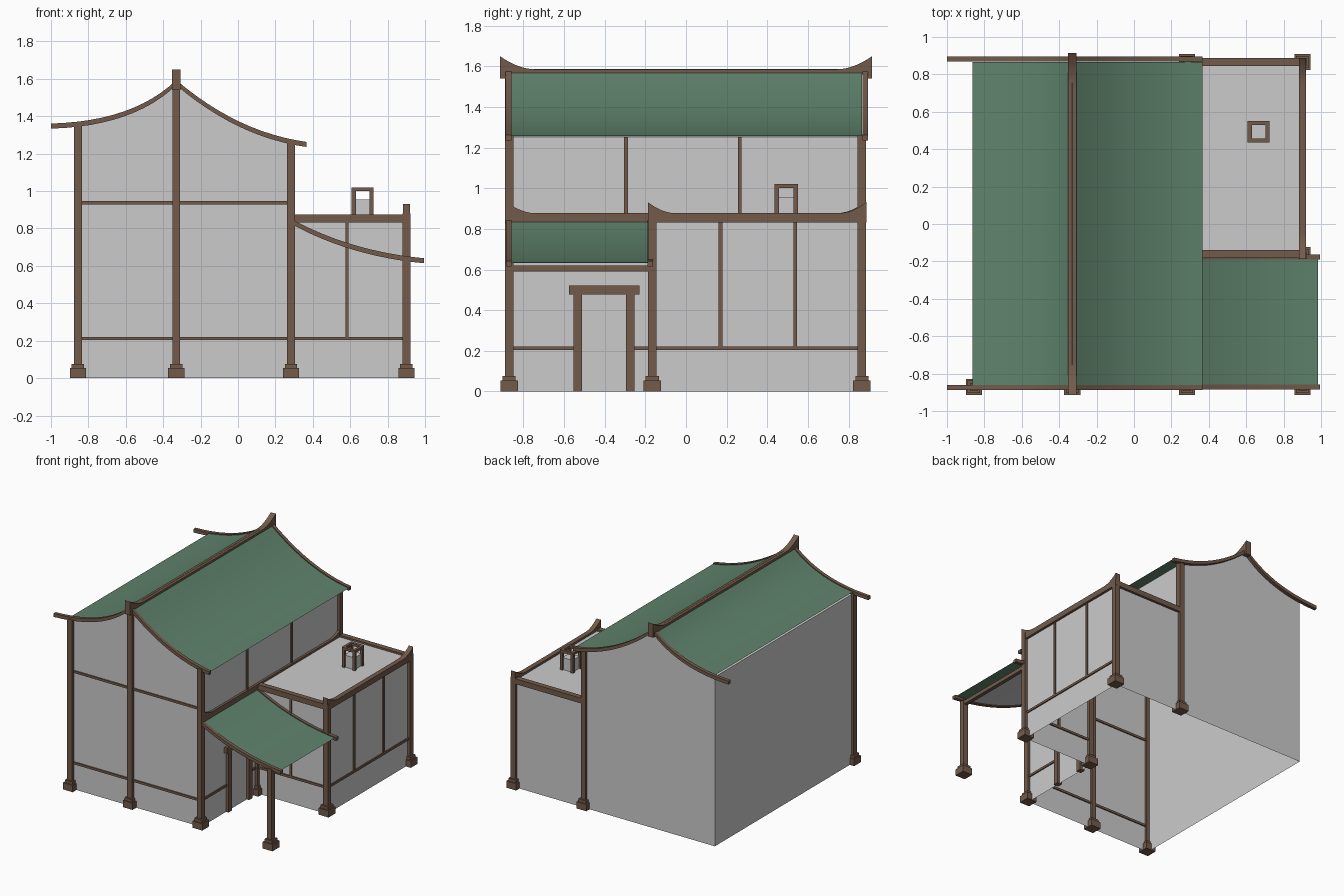
import bpy, bmesh

if "Cube" in bpy.data.objects:
    bpy.data.objects.remove(bpy.data.objects["Cube"])

def material(name, rgb):
    m = bpy.data.materials.new(name)
    m.diffuse_color = (*rgb, 1)
    m.use_nodes = True
    m.node_tree.nodes["Principled BSDF"].inputs["Base Color"].default_value = m.diffuse_color
    return m

WOOD = material("dark_wood", (0.17, 0.105, 0.07))
GREEN = material("green_tile", (0.115, 0.225, 0.15))

def make(name, faces, mat=None, smooth=False):
    """Build one object from polygons given as lists of 3D points."""
    bm = bmesh.new()
    for f in faces:
        bm.faces.new([bm.verts.new(p) for p in f])
    bmesh.ops.remove_doubles(bm, verts=bm.verts, dist=1e-5)
    bmesh.ops.recalc_face_normals(bm, faces=bm.faces)
    me = bpy.data.meshes.new(name)
    bm.to_mesh(me)
    bm.free()
    ob = bpy.data.objects.new(name, me)
    bpy.context.collection.objects.link(ob)
    if mat:
        me.materials.append(mat)
    if smooth:
        bpy.context.view_layer.objects.active = ob
        ob.select_set(True)
        bpy.ops.object.shade_smooth_by_angle()
        ob.select_set(False)
    return ob

def box_faces(x0, x1, y0, y1, z0, z1):
    c = [(x, y, z) for x in (x0, x1) for y in (y0, y1) for z in (z0, z1)]
    return [[c[i] for i in q] for q in ((0, 1, 3, 2), (4, 6, 7, 5), (0, 4, 5, 1),
                                        (2, 3, 7, 6), (0, 2, 6, 4), (1, 5, 7, 3))]

def box(name, x0, x1, y0, y1, z0, z1, mat=WOOD):
    return make(name, box_faces(x0, x1, y0, y1, z0, z1), mat)

def curve(p0, p1, p2, t1=1.0, n=12):
    pts = []
    for i in range(n + 1):
        t = t1 * i / n
        pts.append(tuple((1 - t) ** 2 * a + 2 * t * (1 - t) * b + t * t * c
                         for a, b, c in zip(p0, p1, p2)))
    return pts

def strip(top, bottom, put, a, b):
    """Solid band between two polylines, extruded from a to b."""
    f = []
    for i in range(len(top) - 1):
        q = [top[i], top[i + 1], bottom[i + 1], bottom[i]]
        f += [[put(p, a) for p in q], [put(p, b) for p in q]]
        f += [[put(q[j], s) for j, s in ((k, a), (k + 1, a), (k + 1, b), (k, b))] for k in (0,)]
        f += [[put(q[2], a), put(q[3], a), put(q[3], b), put(q[2], b)]]
    for i in (0, -1):
        f.append([put(top[i], a), put(bottom[i], a), put(bottom[i], b), put(top[i], b)])
    return f

def sheet(pts, y0, y1, dz=0.0):
    return [[(p[0], y0, p[1] + dz), (q[0], y0, q[1] + dz), (q[0], y1, q[1] + dz), (p[0], y1, p[1] + dz)]
            for p, q in zip(pts, pts[1:])]

along_y = lambda p, y: (p[0], y, p[1])
along_x = lambda p, x: (x, p[0], p[1])

# Key positions
Y, YM, XR, XA, ZA = 0.867, -0.167, 0.283, 0.90, 0.86
LEFT = ((-0.33, 1.58), (-0.56, 1.36), (-1.0, 1.348))
RIGHT = ((-0.33, 1.58), (0.0, 1.30), (0.366, 1.25))
PORCH = ((0.285, 0.838), (0.60, 0.665), (0.995, 0.628))

# Walls: open underneath, main house and annex joined
top = curve(*LEFT, t1=0.835)[::-1] + curve(*RIGHT, t1=0.887)[1:]
top = [(x, z - 0.012) for x, z in top]
XL, E = top[0][0], top[-1][1]
top[-1] = (XR, E)
rim = [(XL, 0)] + top + [(XR, ZA), (XR, 0)]
walls = [[(x, y, z) for x, z in rim] for y in (-Y, Y)] + sheet(top, -Y, Y)
walls += [
    [(XL, -Y, 0), (XL, Y, 0), (XL, Y, top[0][1]), (XL, -Y, top[0][1])],
    [(XR, -Y, 0), (XR, YM, 0), (XR, YM, ZA), (XR, YM, E), (XR, -Y, E), (XR, -Y, ZA)],
    [(XR, YM, ZA), (XR, Y, ZA), (XR, Y, E), (XR, YM, E)],
    [(XR, YM, ZA), (XA, YM, ZA), (XA, Y, ZA), (XR, Y, ZA)],
    [(XA, YM, 0), (XA, Y, 0), (XA, Y, ZA), (XA, YM, ZA)],
    [(XR, YM, 0), (XA, YM, 0), (XA, YM, ZA), (XR, YM, ZA)],
    [(XR, Y, 0), (XA, Y, 0), (XA, Y, ZA), (XR, Y, ZA)]]
make("house_walls", walls)

# Green roof sheets and grey porch ceiling
make("roof_left", sheet(curve(*LEFT, t1=0.84), -Y, Y, 0.006), GREEN, True)
make("roof_right", sheet(curve(*RIGHT), -Y, Y, 0.006), GREEN, True)
make("porch_roof", sheet(curve(*PORCH, t1=0.985), -Y, -0.175, 0.006), GREEN, True)
make("porch_ceiling", sheet(curve(*PORCH, t1=0.88), -Y, -0.175, -0.006), None, True)

# Curved gable rails
def rail(name, ctrl, y):
    c = curve(*ctrl)
    hi = [(x, z + 0.013) for x, z in c]
    lo = [(x, z - 0.014) for x, z in c]
    make(name, strip(hi, lo, along_y, y - 0.014, y + 0.014), WOOD, True)

for tag, y in (("front", -0.874), ("back", 0.882)):
    rail("rail_left_" + tag, LEFT, y)
    rail("rail_right_" + tag, RIGHT, y)
rail("porch_rail_front", PORCH, -0.872)
rail("porch_rail_back", PORCH, -0.176)

# Beams along y whose ends sweep upwards
def swept_beam(name, x, y0, y1, zb, zt, lift, reach, w):
    n = 8
    ys = [y0 + reach * i / n for i in range(n + 1)]
    ys += [y1 - reach * i / n for i in range(n, -1, -1)]
    hi = [(y, zt + lift * max(0, 1 - min(y - y0, y1 - y) / reach) ** 2) for y in ys]
    make(name, strip(hi, [(y, zb) for y in ys], along_x, x - w / 2, x + w / 2), WOOD, True)

swept_beam("ridge_beam", -0.33, -0.915, 0.915, 1.56, 1.585, 0.065, 0.18, 0.044)
for tag, s in (("front", -1), ("back", 1)):
    box("ridge_end_" + tag, -0.352, -0.308, *sorted((s * 0.875, s * 0.915)), 1.54, 1.60)
swept_beam("upper_wall_beam", XR, -0.868, Y, 0.832, 0.877, 0.045, 0.13, 0.038)
swept_beam("annex_eave_beam", XA, -0.188, 0.888, 0.832, 0.877, 0.055, 0.14, 0.038)
for tag, y in (("front", -0.160), ("back", 0.866)):
    box("annex_beam_" + tag, XR, XA, y - 0.021, y + 0.021, 0.832, 0.874)
box("porch_beam", XA - 0.015, XA + 0.015, -Y, -0.175, 0.59, 0.62)

# Posts on stepped bases
H = 0.021
for name, x, y, z in (("front_left", -0.856, -0.871, 1.355), ("front_ridge", -0.33, -0.871, 1.58),
                      ("front_right", XR, -0.871, 1.265), ("back_right", XR, 0.866, 1.265),
                      ("annex_inner", XR, YM, 0.84), ("annex_front", XA, YM, 0.88),
                      ("annex_back", XA, 0.866, 0.88), ("porch", XA, -0.871, 0.635)):
    f = box_faces(x - H, x + H, y - H, y + H, 0.075, z)
    f += box_faces(x - 0.033, x + 0.033, y - 0.033, y + 0.033, 0.053, 0.075)
    f += box_faces(x - 0.043, x + 0.043, y - 0.043, y + 0.043, 0, 0.053)
    make("post_" + name, f, WOOD)

# Thin timber battens on the walls
T = 0.009
for i, z in enumerate((0.212, 0.938)):
    box(f"front_batten_{i}", XL, XR, -Y - T, -Y + T, z - T, z + T)
box("annex_front_batten", XR, XA, YM - T, YM + T, 0.203, 0.221)
box("annex_front_stud", 0.574, 0.592, YM - T, YM + T, 0.212, 0.84)
box("annex_side_batten", XA - T, XA + T, YM, Y, 0.203, 0.221)
for i, y in enumerate((0.17, 0.537)):
    box(f"annex_side_stud_{i}", XA - T, XA + T, y - T, y + T, 0.212, 0.84)
for i, y in enumerate((-0.295, 0.264)):
    box(f"upper_stud_{i}", XR - T, XR + T, y - T, y + T, 0.86, E)
for i, (a, b) in enumerate(((-Y, -0.54), (-0.27, YM))):
    box(f"porch_batten_{i}", XR - T, XR + T, a, b, 0.203, 0.221)

# Door frame under the porch
for tag, y in (("left", -0.533), ("right", -0.274)):
    box("door_jamb_" + tag, XR - H, XR + H, y - H, y + H, 0, 0.478)
box("door_lintel", XR - 0.023, XR + 0.023, -0.577, -0.229, 0.477, 0.522)

# Roof vent: open timber frame around a low grey box
cx, cy, r, w = 0.666, 0.4925, 0.058, 0.022
frame = []
for sx in (-1, 1):
    for sy in (-1, 1):
        x, y = cx + sx * (r - w / 2), cy + sy * (r - w / 2)
        frame += box_faces(x - w / 2, x + w / 2, y - w / 2, y + w / 2, ZA, 1.0)
make("vent_posts", frame, WOOD)
for i, s in enumerate((-1, 1)):
    m = s * (r - w / 2)
    box(f"vent_top_x_{i}", cx - r, cx + r, cy + m - w / 2, cy + m + w / 2, 1.0, 1.02)
    box(f"vent_top_y_{i}", cx + m - w / 2, cx + m + w / 2, cy - r + w, cy + r - w, 1.0, 1.02)
box("vent_core", cx - 0.045, cx + 0.045, cy - 0.045, cy + 0.045, ZA, 0.955, None)
